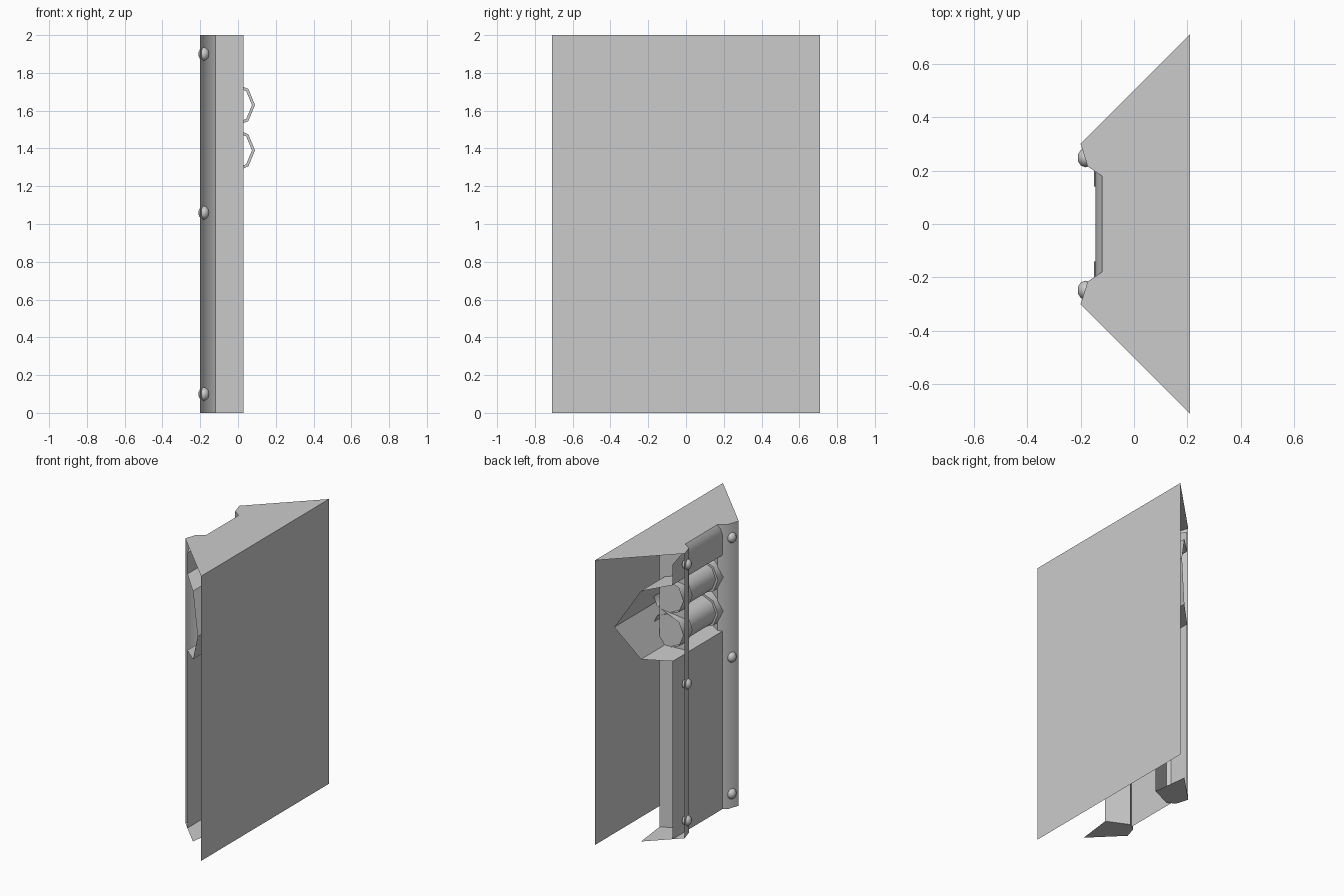
import bpy, bmesh, math
from mathutils import Matrix

if "Cube" in bpy.data.objects:
    bpy.data.objects.remove(bpy.data.objects["Cube"])


def make(name, verts, faces, smooth=None):
    me = bpy.data.meshes.new(name)
    me.from_pydata(verts, [], faces)
    me.update()
    ob = bpy.data.objects.new(name, me)
    bpy.context.collection.objects.link(ob)
    bpy.ops.object.select_all(action='DESELECT')
    ob.select_set(True)
    bpy.context.view_layer.objects.active = ob
    if smooth:
        bpy.ops.object.shade_smooth_by_angle(angle=math.radians(smooth))
    return ob


def strip(n, rows, closed=False):
    """Quads joining consecutive rows of n points each."""
    m = n if closed else n - 1
    return [(r * n + i, r * n + (i + 1) % n, (r + 1) * n + (i + 1) % n, (r + 1) * n + i)
            for r in range(rows - 1) for i in range(m)]


def mitred(name, profile, smooth=None):
    """Sweep an (x, z) profile along y, ends cut on the 45 degree mitre."""
    verts = [(x, s * (x + 0.5), z) for s in (1, -1) for x, z in profile]
    return make(name, verts, strip(len(profile), 2), smooth)


# Flat back plane
mitred("back_plane", [(0.21, 2), (0.21, 0)])

# Front wall panels and the angled recess between them
mitred("lower_panel", [(-0.145, 0), (-0.145, 1.25)])
mitred("pipe_recess", [(-0.145, 1.25), (0, 1.28), (0.122, 1.52), (0, 1.76), (-0.145, 1.785)])
half = 0.19
upper = [(-0.145, 1.785), (-0.145, 1.93), (-0.135, 1.97), (-0.115, 2.0)]
make("upper_panel", [(x, s * (x + 0.5 if z < 1.95 else half + 0.02), z) for s in (1, -1) for x, z in upper],
     strip(4, 2), 50)

# Pillar cross-section (right side), a folded sheet with a rounded lip
fold = [(-0.2, 0.3), (-0.173, 0.215), (-0.12, 0.18), (0.03, 0.25)]

# Top cap
cap = [(0.21, 0.71)] + fold[:3]
outline = cap + [(x, -y) for x, y in reversed(cap)]
make("top_cap", [(x, y, 2) for x, y in outline], [tuple(range(len(outline)))])

for s, side in ((1, "left"), (-1, "right")):
    # Pillars
    make("pillar_" + side, [(x, s * y, z) for z in (0, 2) for x, y in fold],
         strip(4, 2), 50)
    # Foot plates
    foot = fold + [(0, 0.5)]
    make("foot_" + side, [(x, s * y, 0) for x, y in foot], [tuple(range(5))])
    # Domed bolts
    for i, z in enumerate((0.1, 1.06, 1.9)):
        bm = bmesh.new()
        bmesh.ops.create_uvsphere(bm, u_segments=10, v_segments=6, radius=0.036)
        bm.transform(Matrix.Translation((-0.181, s * 0.248, z))
                     @ Matrix.Diagonal((0.86, 1, 1, 1)))
        ob = make("bolt_%s_%d" % (side, i + 1), [], [])
        bm.to_mesh(ob.data)
        bm.free()
        bpy.ops.object.shade_smooth_by_angle(angle=math.radians(60))

# Two open octagonal pipes with thicker collars
sections = [(-0.245, 0.12), (-0.14, 0.12), (-0.14, 0.104),
            (0.14, 0.104), (0.14, 0.12), (0.245, 0.12)]
for name, zc in (("upper_pipe", 1.63), ("lower_pipe", 1.39)):
    verts = [(-0.03 + r * math.cos(a * math.pi / 4), y, zc + r * math.sin(a * math.pi / 4))
             for y, r in sections for a in range(8)]
    make(name, verts, strip(8, len(sections), True), 50)
